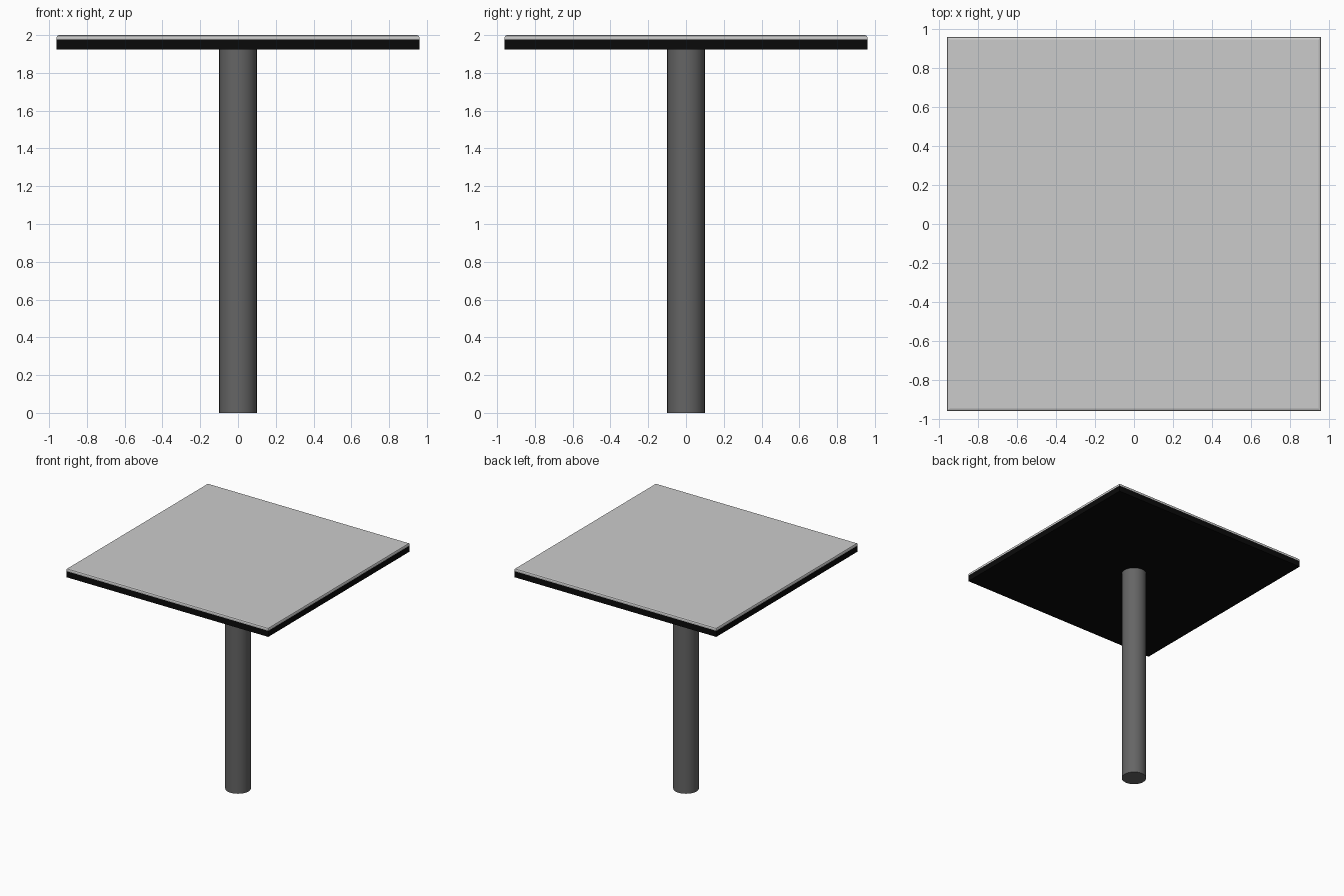
import bpy, bmesh

if "Cube" in bpy.data.objects:
    bpy.data.objects.remove(bpy.data.objects["Cube"])


def material(name, value):
    mat = bpy.data.materials.new(name)
    mat.diffuse_color = (value, value, value, 1)
    mat.use_nodes = True
    mat.node_tree.nodes["Principled BSDF"].inputs["Base Color"].default_value = mat.diffuse_color
    return mat


def slab(name, half, z0, z1, bevel=0.0):
    """Square board between two heights, with optional rounded upper rim."""
    bm = bmesh.new()
    bmesh.ops.create_cube(bm, size=1)
    for v in bm.verts:
        v.co.x *= 2 * half
        v.co.y *= 2 * half
        v.co.z = z1 if v.co.z > 0 else z0
    if bevel:
        rim = [e for e in bm.edges if all(v.co.z > z1 - 1e-5 for v in e.verts)]
        bmesh.ops.bevel(bm, geom=rim, offset=bevel, segments=2,
                        profile=0.5, affect='EDGES')
    mesh = bpy.data.meshes.new(name)
    bm.to_mesh(mesh)
    bm.free()
    ob = bpy.data.objects.new(name, mesh)
    bpy.context.collection.objects.link(ob)
    return ob


# Table top: black board with a pale surface layer
board = slab("table_board", 0.96, 1.925, 1.977)
board.data.materials.append(material("black", 0.003))
slab("table_surface", 0.96, 1.977, 2.0, 0.012)

# Central round leg
bpy.ops.mesh.primitive_cylinder_add(vertices=32, radius=0.1, depth=1.925,
                                    location=(0, 0, 0.9625))
leg = bpy.context.object
leg.name = "center_leg"
leg.data.materials.append(material("dark_grey", 0.13))
bpy.ops.object.shade_smooth_by_angle()
